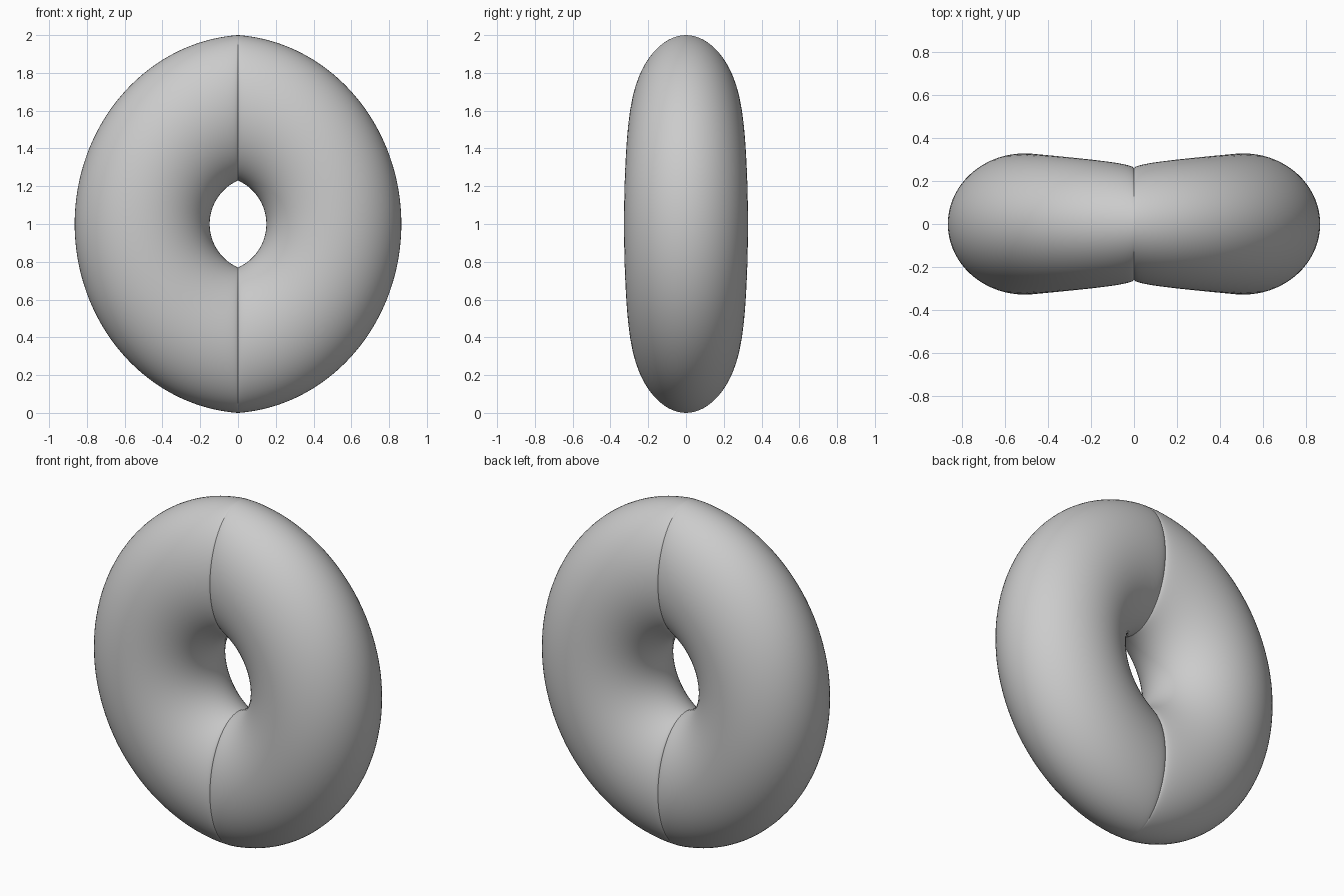
import bpy, bmesh
from math import sin, cos, pi, sqrt, radians

if "Cube" in bpy.data.objects:
    bpy.data.objects.remove(bpy.data.objects["Cube"])

def lens(c, s, half_w, half_h):
    """Polar radius of a pointed oval made of two circular arcs."""
    far = half_h ** 2 / half_w
    R, d = (far + half_w) / 2, (far - half_w) / 2
    return -d * c + sqrt(R * R - (d * s) ** 2)

def oval(c, s, a, b):
    return 1 / sqrt((c / a) ** 2 + (s / b) ** 2)

# Angles round the ring, packed tightly towards the crease at top and bottom
N, M = 48, 72
quarter = [pi / 2 * (i / N) ** 1.7 for i in range(N)]
angles = []
for k in (0, 1):
    base = pi / 2 + k * pi
    angles += [base + q for q in quarter]
    angles += [base + pi - q for q in [pi / 2] + quarter[:0:-1]]

# Sweep an elliptical section whose depth pinches in at x = 0
bm = bmesh.new()
rings = []
for t in angles:
    c, s = abs(cos(t)), abs(sin(t))
    outer = (lens(c, s, 0.865, 1.0) + oval(c, s, 0.865, 1.0)) / 2
    inner = lens(c, s, 0.15, 0.23)
    mid, half = (outer + inner) / 2, (outer - inner) / 2
    depth = 0.258 + 0.07 * c ** 0.5 if c > 1e-6 else 0.258
    ring = []
    for j in range(M):
        u = 2 * pi * j / M
        r = mid + half * cos(u)
        ring.append(bm.verts.new((r * cos(t), depth * sin(u), 1 + r * sin(t))))
    rings.append(ring)
for i, a in enumerate(rings):
    b = rings[(i + 1) % len(rings)]
    for j in range(M):
        k = (j + 1) % M
        bm.faces.new((a[j], a[k], b[k], b[j]))
bmesh.ops.recalc_face_normals(bm, faces=bm.faces)

mesh = bpy.data.meshes.new("creased_ring")
bm.to_mesh(mesh)
bm.free()
ring_obj = bpy.data.objects.new("creased_ring", mesh)
bpy.context.collection.objects.link(ring_obj)
bpy.context.view_layer.objects.active = ring_obj
ring_obj.select_set(True)
bpy.ops.object.shade_smooth_by_angle(angle=radians(30))
